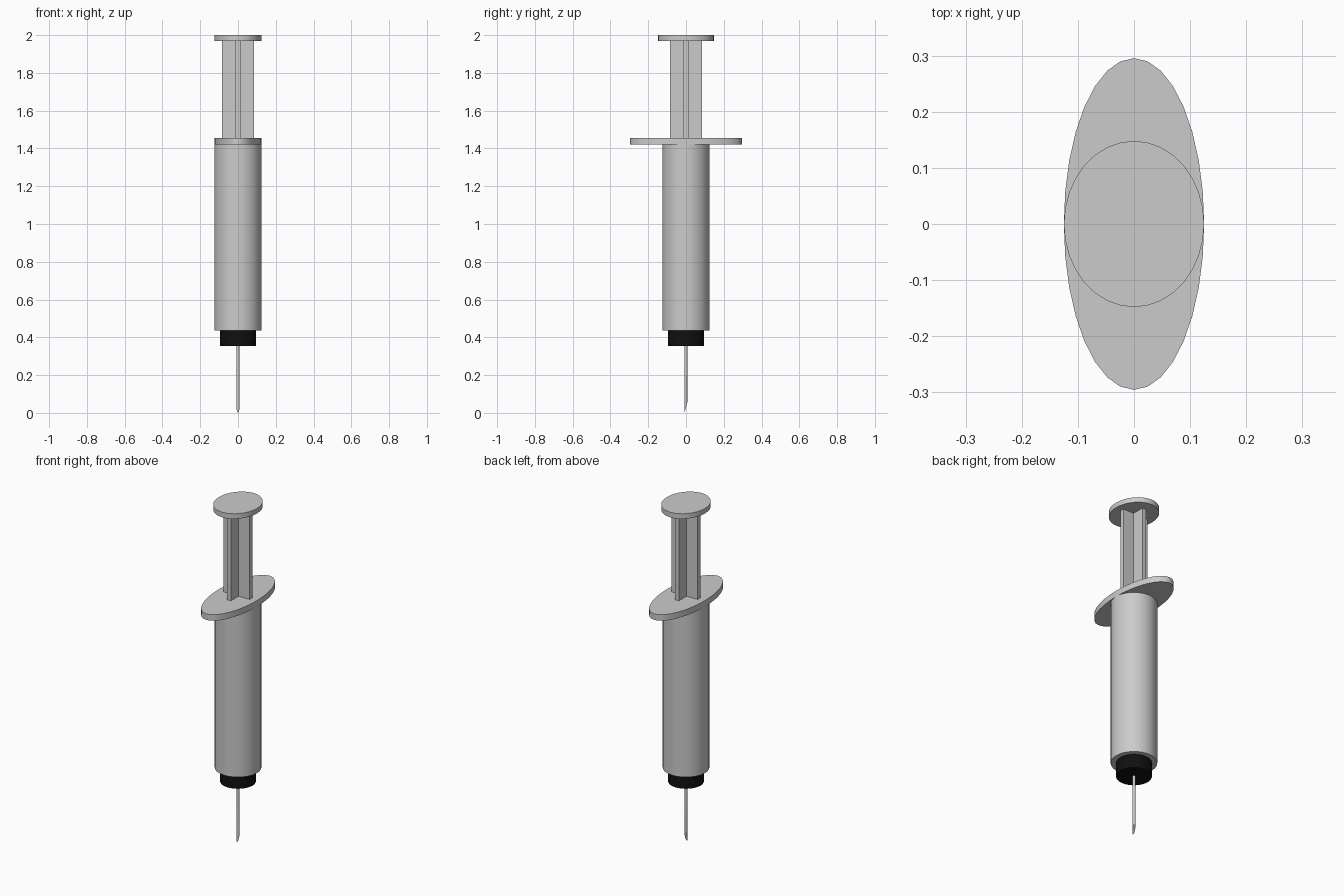
import bpy, bmesh, math
from mathutils import Vector

if "Cube" in bpy.data.objects:
    bpy.data.objects.remove(bpy.data.objects["Cube"])


def finish(name, bm, mat=None):
    bmesh.ops.recalc_face_normals(bm, faces=bm.faces)
    mesh = bpy.data.meshes.new(name)
    bm.to_mesh(mesh)
    bm.free()
    ob = bpy.data.objects.new(name, mesh)
    bpy.context.collection.objects.link(ob)
    if mat:
        mesh.materials.append(mat)
    bpy.ops.object.select_all(action='DESELECT')
    ob.select_set(True)
    bpy.context.view_layer.objects.active = ob
    bpy.ops.object.shade_smooth_by_angle(angle=math.radians(35))
    return ob


def extrude_profile(bm, points, z0, z1):
    """Closed prism from a 2D outline."""
    face = bm.faces.new([bm.verts.new((x, y, z0)) for x, y in points])
    ext = bmesh.ops.extrude_face_region(bm, geom=[face])
    top = [v for v in ext["geom"] if isinstance(v, bmesh.types.BMVert)]
    bmesh.ops.translate(bm, verts=top, vec=(0, 0, z1 - z0))


def ellipse(rx, ry, sides=32):
    return [(rx * math.sin(2 * math.pi * i / sides),
             ry * math.cos(2 * math.pi * i / sides)) for i in range(sides)]


def disc(name, rx, ry, z0, z1, mat=None):
    bm = bmesh.new()
    extrude_profile(bm, ellipse(rx, ry), z0, z1)
    return finish(name, bm, mat)


black = bpy.data.materials.new("black_plastic")
black.diffuse_color = (0.005, 0.005, 0.005, 1)
black.use_nodes = True
black.node_tree.nodes["Principled BSDF"].inputs["Base Color"].default_value = black.diffuse_color

# Barrel, finger flange, thumb plate and needle hub
disc("barrel", 0.125, 0.125, 0.437, 1.43)
disc("finger_flange", 0.125, 0.2955, 1.42, 1.456)
disc("thumb_plate", 0.125, 0.148, 1.97, 2.0)
disc("needle_hub", 0.096, 0.096, 0.355, 0.44, black)

# Plunger rod with a cross-shaped section
w, t = 0.085, 0.013
arm = [(t, t), (t, w), (-t, w)]
cross = []
for q in range(4):
    for x, y in arm:
        for _ in range(q):
            x, y = -y, x
        cross.append((x, y))
bm = bmesh.new()
extrude_profile(bm, cross, 1.44, 1.98)
finish("plunger_rod", bm)

# Needle with a slanted tip, its point on the front side
r = 0.008
bm = bmesh.new()
extrude_profile(bm, ellipse(r, r, 16), 0.0, 0.36)
for v in bm.verts:
    if v.co.z < 0.1:
        v.co.z = (v.co.y + r) / (2 * r) * 0.06
finish("needle", bm)
